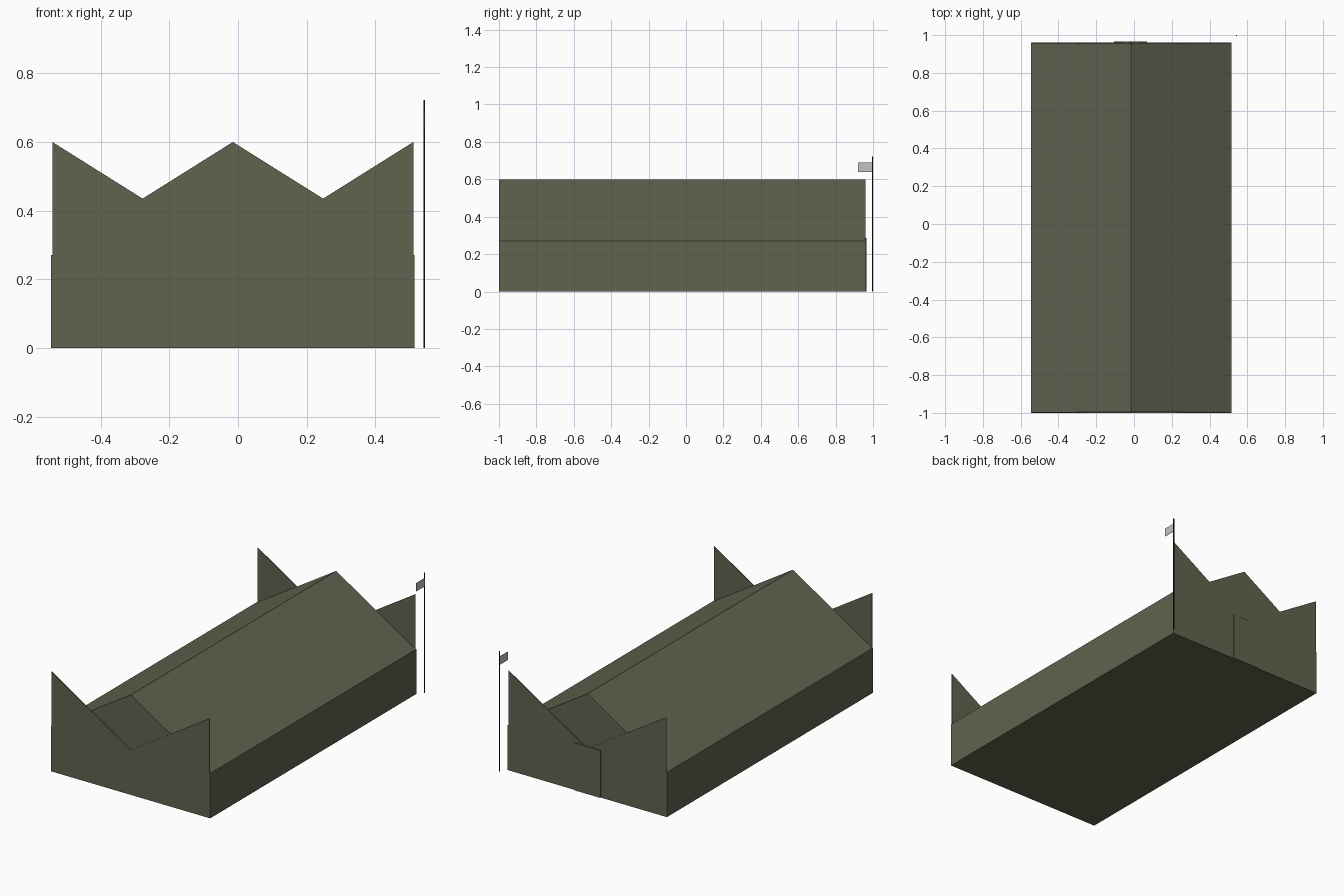
import bpy, bmesh

cube = bpy.data.objects.get("Cube")
if cube:
    bpy.data.objects.remove(cube)


def material(name, rgb):
    m = bpy.data.materials.new(name)
    m.use_nodes = True
    m.diffuse_color = (*rgb, 1)
    m.node_tree.nodes["Principled BSDF"].inputs["Base Color"].default_value = (*rgb, 1)
    return m


olive = material("olive canvas", (0.122, 0.122, 0.08))
black = material("black", (0.01, 0.01, 0.01))
grey = material("light grey", (0.55, 0.55, 0.55))


def prism(name, outlines, y0, y1, mat):
    """Extrude x-z outlines along y."""
    bm = bmesh.new()
    for outline in outlines:
        face = bm.faces.new([bm.verts.new((x, y0, z)) for x, z in outline])
        side = bmesh.ops.extrude_face_region(bm, geom=[face])["geom"]
        bmesh.ops.translate(bm, vec=(0, y1 - y0, 0),
                            verts=[v for v in side if isinstance(v, bmesh.types.BMVert)])
    bmesh.ops.recalc_face_normals(bm, faces=bm.faces)
    mesh = bpy.data.meshes.new(name)
    bm.to_mesh(mesh)
    bm.free()
    mesh.materials.append(mat)
    ob = bpy.data.objects.new(name, mesh)
    bpy.context.collection.objects.link(ob)
    return ob


def box(name, x0, x1, y0, y1, z0, z1, mat):
    return prism(name, [[(x0, z0), (x1, z0), (x1, z1), (x0, z1)]], y0, y1, mat)


LEFT, RIGHT, MID = 0.511, -0.541, -0.015
EAVE, RIDGE = 0.27, 0.6
FRONT, BACK, THIN = -1.0, 0.96, 0.004

# Walls and gabled roof
box("walls", RIGHT - 0.004, LEFT + 0.004, FRONT, BACK, 0, EAVE, olive)
prism("gable_roof", [[(RIGHT, EAVE), (LEFT, EAVE), (MID, RIDGE)]],
      FRONT + THIN, BACK - THIN, olive)

# Raised corner flaps at both ends, meeting at the middle
flaps = [[(x, EAVE), (x, RIDGE), (MID, EAVE)] for x in (RIGHT, LEFT)]
prism("front_flaps", flaps, FRONT, FRONT + THIN, olive)
prism("back_flaps", flaps, BACK - THIN, BACK, olive)

# Door sheet on the back wall
box("back_door", -0.105, 0.07, BACK, BACK + 0.005, 0, 0.285, olive)

# Flagpole and flag
box("flagpole", 0.54, 0.545, 0.995, 1.0, 0, 0.722, black)
box("flag", 0.5415, 0.5435, 0.92, 0.995, 0.64, 0.69, grey)
